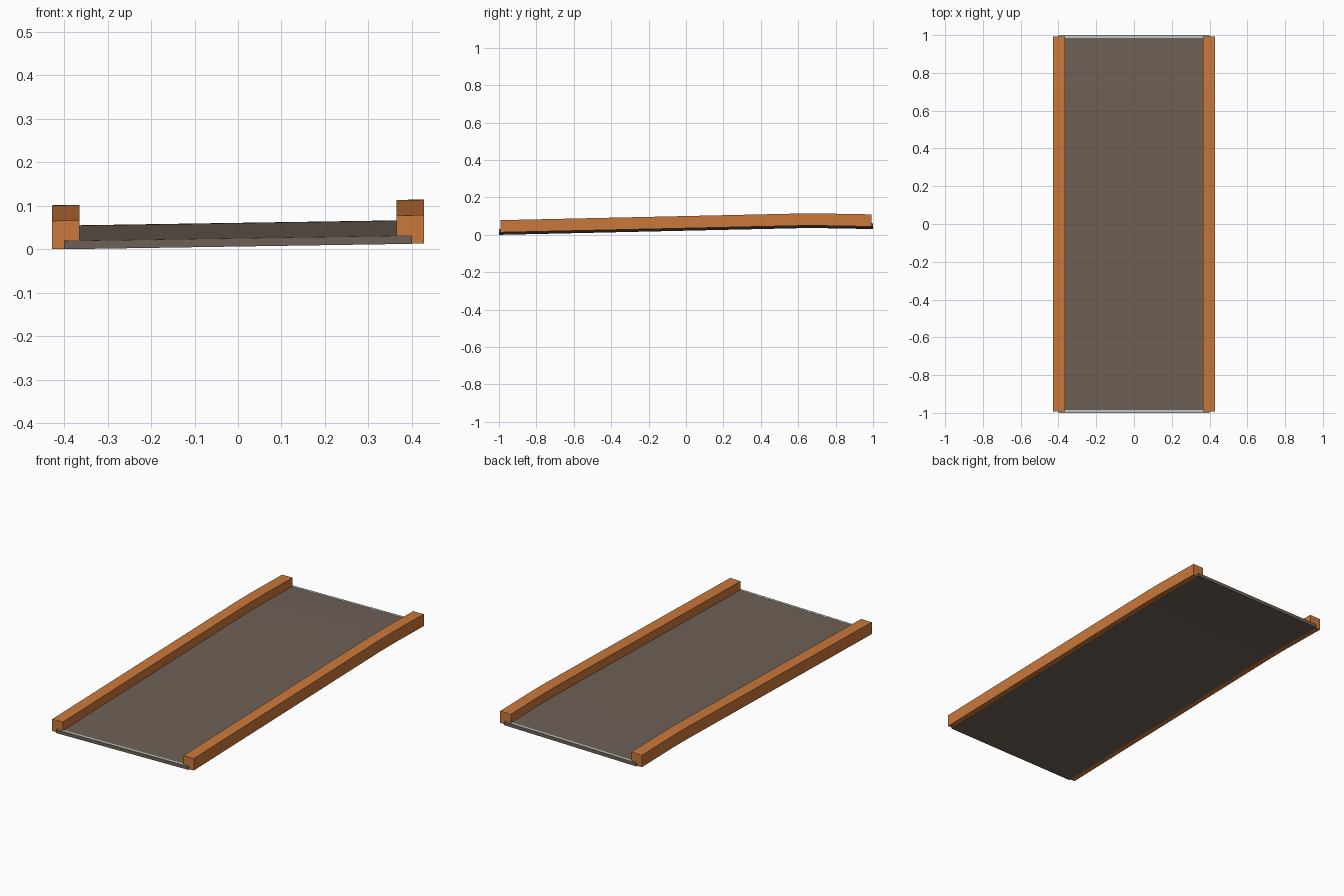
import bpy
import bmesh

cube = bpy.data.objects.get("Cube")
if cube:
    bpy.data.objects.remove(cube, do_unlink=True)


def material(name, rgb):
    mat = bpy.data.materials.new(name)
    mat.use_nodes = True
    mat.diffuse_color = (*rgb, 1)
    mat.node_tree.nodes["Principled BSDF"].inputs["Base Color"].default_value = (*rgb, 1)
    return mat


orange = material("orange", (0.60, 0.19, 0.045))
grey_brown = material("grey brown", (0.156, 0.119, 0.095))
pale = material("pale grey green", (0.51, 0.60, 0.54))

# Lengthwise rise of the ramp (y, z) and its sideways bank
RISE = [(-1, 0), (0.6, 0.0355), (0.72, 0.036), (1, 0.031)]
BANK = 0.0155
BASE = 0.0067


def ground(x, y):
    for (ya, za), (yb, zb) in zip(RISE, RISE[1:]):
        if y <= yb:
            break
    return BASE + BANK * x + za + (zb - za) * (y - ya) / (yb - ya)


def swept_bar(name, x0, x1, y0, y1, low, high, mat):
    """Box section swept along the ramp, bending with its rise."""
    stations = [y0] + [y for y, _ in RISE if y0 < y < y1] + [y1]
    bm = bmesh.new()
    rings = []
    for y in stations:
        section = [(x0, low), (x1, low), (x1, high), (x0, high)]
        rings.append([bm.verts.new((x, y, ground(x, y) + h)) for x, h in section])
    for a, b in zip(rings, rings[1:]):
        for i in range(4):
            j = (i + 1) % 4
            bm.faces.new((a[i], a[j], b[j], b[i]))
    bm.faces.new(rings[0])
    bm.faces.new(rings[-1])
    bmesh.ops.recalc_face_normals(bm, faces=bm.faces)
    mesh = bpy.data.meshes.new(name)
    bm.to_mesh(mesh)
    bm.free()
    mesh.materials.append(mat)
    obj = bpy.data.objects.new(name, mesh)
    bpy.context.collection.objects.link(obj)
    return obj


# Road deck
swept_bar("deck", -0.4, 0.4, -1, 1, -0.0005, 0.018, grey_brown)

# Side rails
swept_bar("right_rail", -0.428, -0.364, -0.992, 0.992, 0, 0.065, orange)
swept_bar("left_rail", 0.364, 0.428, -0.992, 0.992, 0, 0.065, orange)

# Thin pale lines across both ends of the deck
swept_bar("front_end_line", -0.4, 0.4, -0.998, -0.986, 0.017, 0.0188, pale)
swept_bar("back_end_line", -0.4, 0.4, 0.986, 0.998, 0.017, 0.0188, pale)
